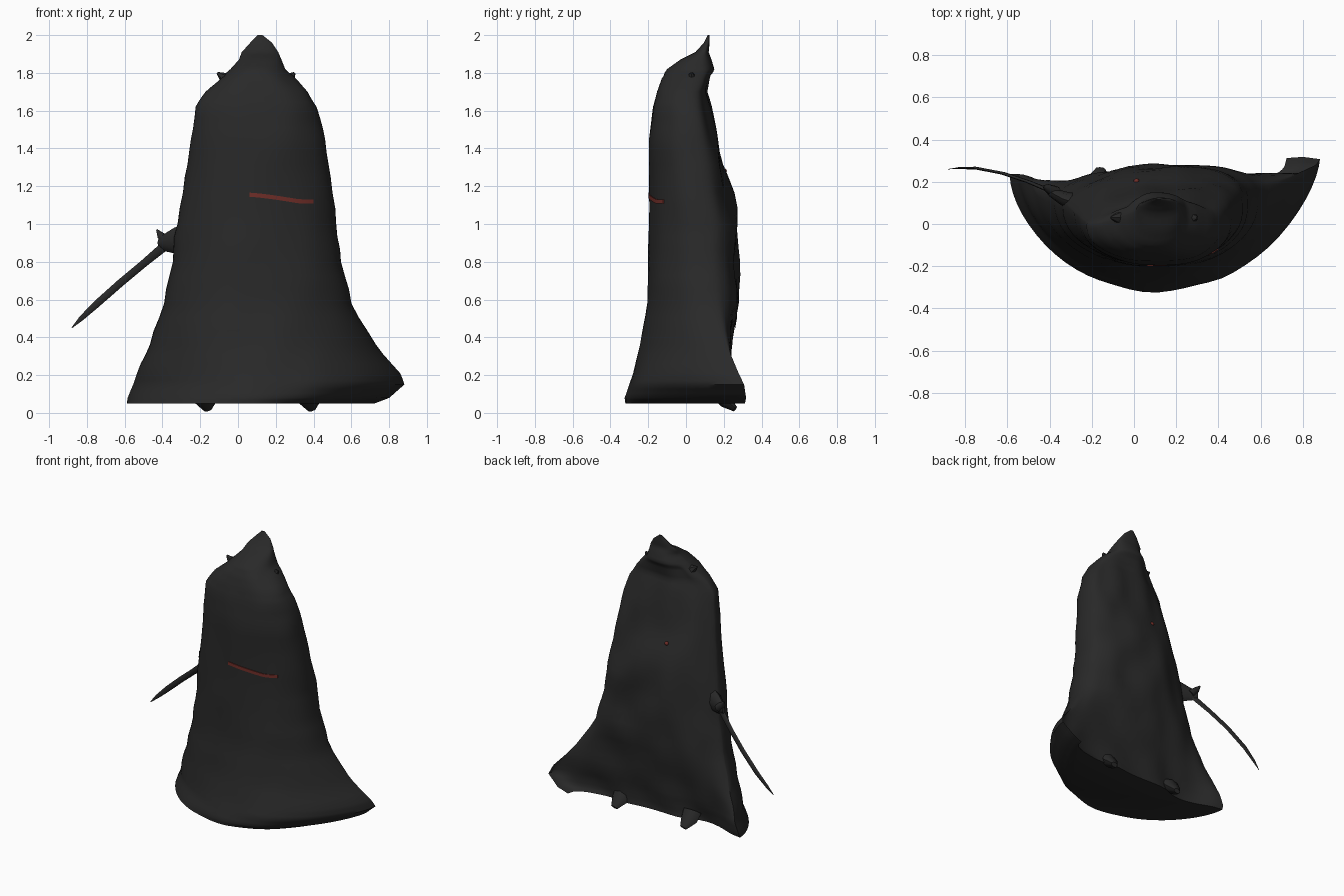
import bpy, bmesh, math
from mathutils import Vector, noise

cube = bpy.data.objects.get("Cube")
if cube:
    bpy.data.objects.remove(cube)


def material(name, rgb):
    mat = bpy.data.materials.new(name)
    mat.use_nodes = True
    mat.diffuse_color = (*rgb, 1)
    mat.node_tree.nodes["Principled BSDF"].inputs["Base Color"].default_value = (*rgb, 1)
    return mat


CLOTH = material("charcoal cloth", (0.022, 0.022, 0.022))
RED = material("dark red", (0.16, 0.027, 0.021))


def add_object(name, bm, mat, angle=50):
    bmesh.ops.recalc_face_normals(bm, faces=bm.faces)
    mesh = bpy.data.meshes.new(name)
    bm.to_mesh(mesh)
    bm.free()
    mesh.materials.append(mat)
    obj = bpy.data.objects.new(name, mesh)
    bpy.context.collection.objects.link(obj)
    bpy.ops.object.select_all(action="DESELECT")
    obj.select_set(True)
    bpy.context.view_layer.objects.active = obj
    bpy.ops.object.shade_smooth_by_angle(angle=math.radians(angle))
    return obj


def loft(bm, rings):
    """Skin closed rings of points and cap both ends."""
    loops = [[bm.verts.new(p) for p in ring] for ring in rings]
    for low, high in zip(loops, loops[1:]):
        n = len(low)
        for i in range(n):
            j = (i + 1) % n
            bm.faces.new((low[i], low[j], high[j], high[i]))
    bm.faces.new(loops[0][::-1])
    bm.faces.new(loops[-1])


# Cloak profile: height, right x, left x, front y, back y, side y
PROFILE = [
    (.05, -.59, .73, -.315, .2, .23),
    (.08, -.585, .81, -.32, .2, .24),
    (.15, -.555, .88, -.3, .21, .24),
    (.21, -.53, .85, -.28, .22, .22),
    (.36, -.475, .73, -.24, .24, .18),
    (.58, -.39, .6, -.21, .275, .13),
    (.8, -.35, .55, -.2, .275, .11),
    (1, -.32, .52, -.194, .275, .09),
    (1.25, -.28, .49, -.192, .22, .05),
    (1.45, -.25, .46, -.197, .17, .02),
    (1.62, -.22, .42, -.18, .13, 0),
    (1.7, -.17, .37, -.16, .11, 0),
    (1.77, -.1, .3, -.135, .13, .02),
    (1.82, -.04, .25, -.1, .15, .04),
    (1.87, .005, .23, -.03, .135, .06),
    (1.91, .02, .213, .05, .12, .09),
    (1.96, .065, .18, .095, .125, .11),
    (2, .105, .13, .115, .125, .12),
]


def section(z):
    for a, b in zip(PROFILE, PROFILE[1:]):
        if z <= b[0]:
            break
    t = (z - a[0]) / (b[0] - a[0])
    return [p + (q - p) * t for p, q in zip(a, b)][1:]


def flare(z):
    return max(0, 1 - z / .6)


def cloak_point(z, angle):
    x0, x1, front, back, side = section(z)
    c, s = math.cos(angle), math.sin(angle)
    # The front narrows to a blunt wedge at the hem, the back is fuller on the trailing side
    if s > 0:
        power = 2.2 + .7 * c
    else:
        power = 2.15 - (.6 * abs(c) ** .5 + .15 * c) * flare(z)
    x = (x0 + x1) / 2 + (x1 - x0) / 2 * math.copysign(abs(c) ** (2 / power), c)
    side += .09 * flare(z) * max(0, c) ** 2
    bulge = abs(s) ** (2 / power)
    y = side + ((back if s > 0 else front) - side) * bulge
    # Hollow fold behind the blade arm
    if s > 0:
        y -= .06 * flare(z) * math.exp(-((c + .6) / .25) ** 2)
    # Rumpled cloth, strongest on the back
    if z < 1.8:
        rumple = .035 if s > 0 else .01
        y += rumple * abs(s) * noise.noise(Vector((x * 5, s * 2, z * 4)))
        x += .015 * abs(c) * noise.noise(Vector((c, s, z * 7)))
    return Vector((x, y, z))


# Cloak body with pointed hood
SIDES, STEPS = 64, 3
heights = []
for a, b in zip(PROFILE, PROFILE[1:]):
    heights += [a[0] + (b[0] - a[0]) * k / STEPS for k in range(STEPS)]
heights.append(PROFILE[-1][0])
bm = bmesh.new()
loft(bm, [[cloak_point(z, math.tau * i / SIDES) for i in range(SIDES)] for z in heights])
add_object("cloak", bm, CLOTH)


def tapered(name, path, radii, sides=8, flat=1):
    """Tube along a path, optionally flattened front to back."""
    pts = [Vector(p) for p in path]
    rings = []
    for i, (p, r) in enumerate(zip(pts, radii)):
        d = (pts[min(i + 1, len(pts) - 1)] - pts[max(i - 1, 0)]).normalized()
        u = d.cross(Vector((0, 1, 0))).normalized()
        v = d.cross(u)
        rings.append([p + u * r * math.cos(math.tau * k / sides)
                      + v * r * flat * math.sin(math.tau * k / sides) for k in range(sides)])
    bm = bmesh.new()
    loft(bm, rings)
    return add_object(name, bm, CLOTH)


# Hand stub and thin blade
tapered("hand", [(-.24, .09, .92), (-.33, .12, .91), (-.39, .15, .9), (-.42, .17, .9)],
        [.1, .07, .045, .02], flat=.5)
tapered("thumb", [(-.37, .15, .9), (-.41, .17, .94), (-.43, .18, .97)], [.03, .02, .004])
tapered("blade", [(-.38, .15, .89), (-.5, .2, .79), (-.62, .24, .69), (-.75, .265, .575),
                  (-.83, .265, .5), (-.88, .26, .45)],
        [.025, .02, .02, .019, .013, .002], flat=.35)

# Ragged drips under the back hem
for i, x in enumerate((-.17, .38)):
    tapered(f"hem_drip_{i}", [(x, .17, .11), (x, .21, .06), (x + .01, .26, .02)],
            [.07, .06, .025], flat=.6)

# Torn tufts around the hood base
for i, (x, y) in enumerate([(-.08, .03), (.28, .03)]):
    out = -.03 if x < 0 else .02
    tapered(f"cloth_tuft_{i}", [(x - out, y, 1.75), (x, y, 1.78), (x + out, y, 1.8)],
            [.04, .025, .006], sides=6)


def front_y(x, z):
    angles = [math.pi + math.pi * k / 400 for k in range(401)]
    return min((cloak_point(z, a) for a in angles), key=lambda p: abs(p.x - x)).y


# Red slash across the chest
bm = bmesh.new()
N = 16
rings = []
for k in range(N + 1):
    t = k / N
    x = .06 + .34 * t
    z = 1.155 - .035 * min(1, t * 1.3) ** 1.3
    y = front_y(x, z)
    rings.append([(x, y + dy, z + dz) for dy, dz in
                  ((-.005, -.011), (-.005, .011), (.003, .011), (.003, -.011))])
loft(bm, rings)
add_object("red_slash", bm, RED, 30)

# Small red mark on the back
bm = bmesh.new()
bmesh.ops.create_uvsphere(bm, u_segments=8, v_segments=6, radius=.014)
bmesh.ops.translate(bm, verts=bm.verts, vec=cloak_point(1.28, math.radians(104)))
add_object("back_mark", bm, RED)
